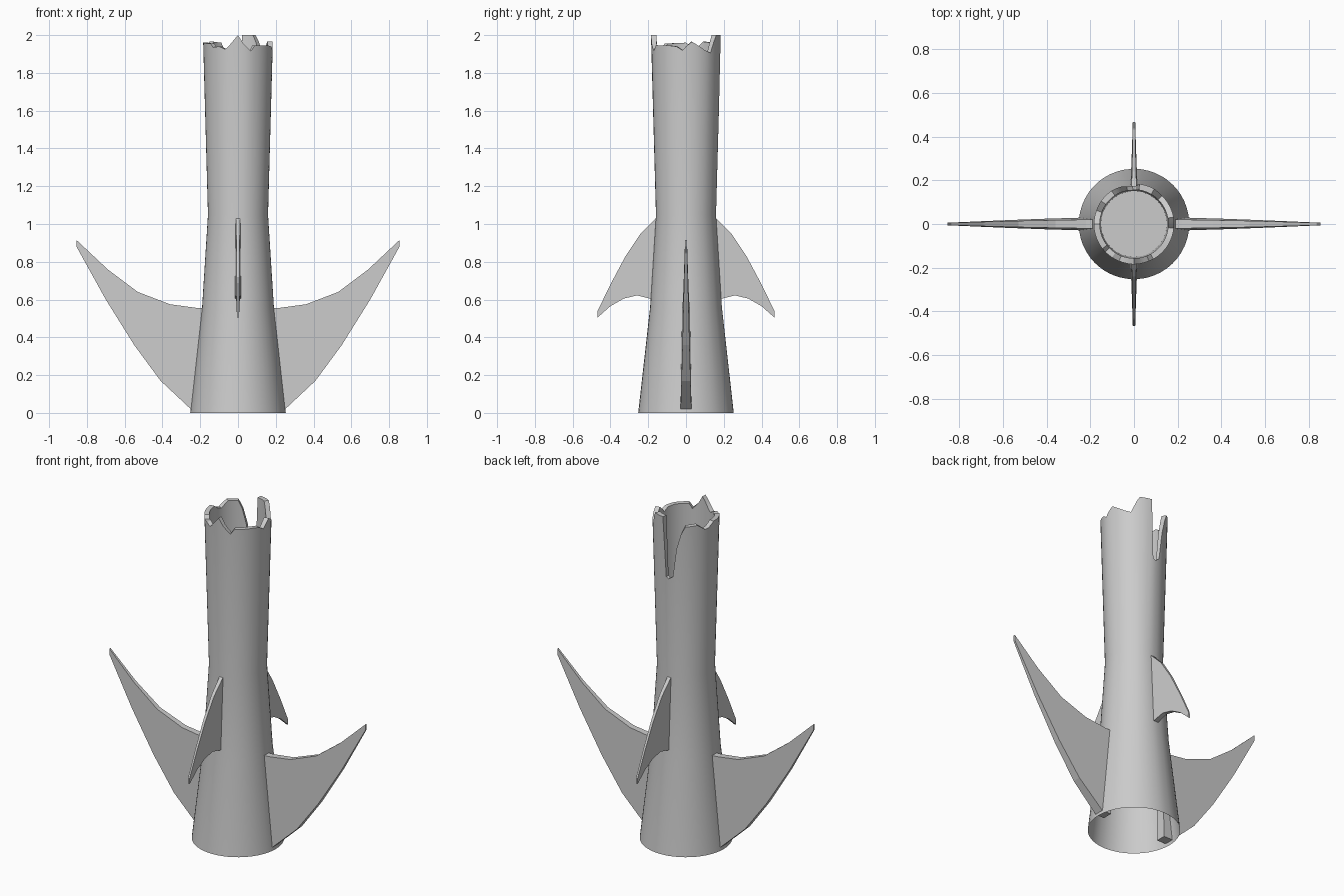
import bpy, bmesh
from math import radians, sin, cos, ceil

if "Cube" in bpy.data.objects:
    bpy.data.objects.remove(bpy.data.objects["Cube"])

# Broken rim: (angle in degrees from +x, height)
RIM = [(0, 1.94), (10, 1.965), (33, 1.92), (45, 1.905), (54, 1.97), (60, 2.0), (82, 2.0),
       (87, 1.64), (92, 1.63), (101, 1.65), (108, 1.82), (116, 1.91), (124, 1.96),
       (145, 1.965), (160, 1.93), (168, 1.935), (180, 1.96), (218, 1.955), (224, 1.935),
       (237, 1.94), (248, 1.925), (254, 1.94), (270, 2.0), (279, 1.955), (292, 1.915),
       (299, 1.945), (329, 1.945), (344, 1.94), (354, 1.92), (360, 1.94)]
WAIST = 1.05


def finish(name, bm, smooth_angle=None):
    bmesh.ops.recalc_face_normals(bm, faces=bm.faces)
    me = bpy.data.meshes.new(name)
    bm.to_mesh(me)
    bm.free()
    ob = bpy.data.objects.new(name, me)
    bpy.context.collection.objects.link(ob)
    if smooth_angle:
        me.shade_smooth()
        me.set_sharp_from_angle(angle=radians(smooth_angle))
    return ob


def rim_columns(step=9):
    cols = []
    for (a0, z0), (a1, z1) in zip(RIM, RIM[1:]):
        n = ceil((a1 - a0) / step)
        cols += [(radians(a0 + (a1 - a0) * i / n), z0 + (z1 - z0) * i / n) for i in range(n)]
    return cols


def make_tube():
    # flared open skirt, waist, thick broken neck and an inner floor
    bm = bmesh.new()
    columns = []
    for a, z in rim_columns():
        t = (z - WAIST) / 0.9
        profile = [(0.253, 0), (0.19, 0.56), (0.159, WAIST), (0.159 + 0.025 * t, z),
                   (0.151 + 0.006 * t, z), (0.151, WAIST)]
        columns.append([bm.verts.new((r * cos(a), r * sin(a), h)) for r, h in profile])
    for c, d in zip(columns, columns[1:] + columns[:1]):
        for i in range(len(c) - 1):
            bm.faces.new((c[i], d[i], d[i + 1], c[i + 1]))
    bm.faces.new([c[-1] for c in columns])
    return finish("broken_tube", bm, 28)


def make_fin(name, lower, upper, half, along_x, sign):
    # tapered blade bridged between a lower and an upper edge, root to tip
    bm = bmesh.new()

    def pair(p):
        r, z = p
        w = half(r, z)
        return [bm.verts.new((sign * r, s * w, z) if along_x else (s * w, sign * r, z))
                for s in (-1, 1)]

    lo, up = [pair(p) for p in lower], [pair(p) for p in upper]
    for i in range(len(lo) - 1):
        for s in (0, 1):
            bm.faces.new((lo[i][s], lo[i + 1][s], up[i + 1][s], up[i][s]))
        for e in (lo, up):
            bm.faces.new((e[i][0], e[i + 1][0], e[i + 1][1], e[i][1]))
    for i in (0, -1):
        bm.faces.new((lo[i][0], lo[i][1], up[i][1], up[i][0]))
    return finish(name, bm)


make_tube()

# Large side fins sweeping up, small front and back fins sweeping down
big_low = [(0.19, 0.02), (0.25, 0.02), (0.41, 0.17), (0.55, 0.36), (0.70, 0.60), (0.855, 0.88)]
big_up = [(0.185, 0.555), (0.22, 0.556), (0.36, 0.575), (0.53, 0.64), (0.69, 0.76), (0.855, 0.915)]
small_low = [(0.155, 0.60), (0.19, 0.605), (0.26, 0.622), (0.33, 0.605), (0.40, 0.565), (0.468, 0.505)]
small_up = [(0.15, 1.03), (0.16, 1.03), (0.24, 0.95), (0.32, 0.83), (0.40, 0.68), (0.468, 0.54)]
for sign, side, end in ((1, "right", "back"), (-1, "left", "front")):
    make_fin(side + "_large_fin", big_low, big_up,
             lambda r, z: 0.03 - 0.017 * z - 0.014 * (r - 0.19), True, sign)
    make_fin(end + "_small_fin", small_low, small_up,
             lambda r, z: 0.024 - 0.012 * z - 0.04 * (r - 0.16), False, sign)
